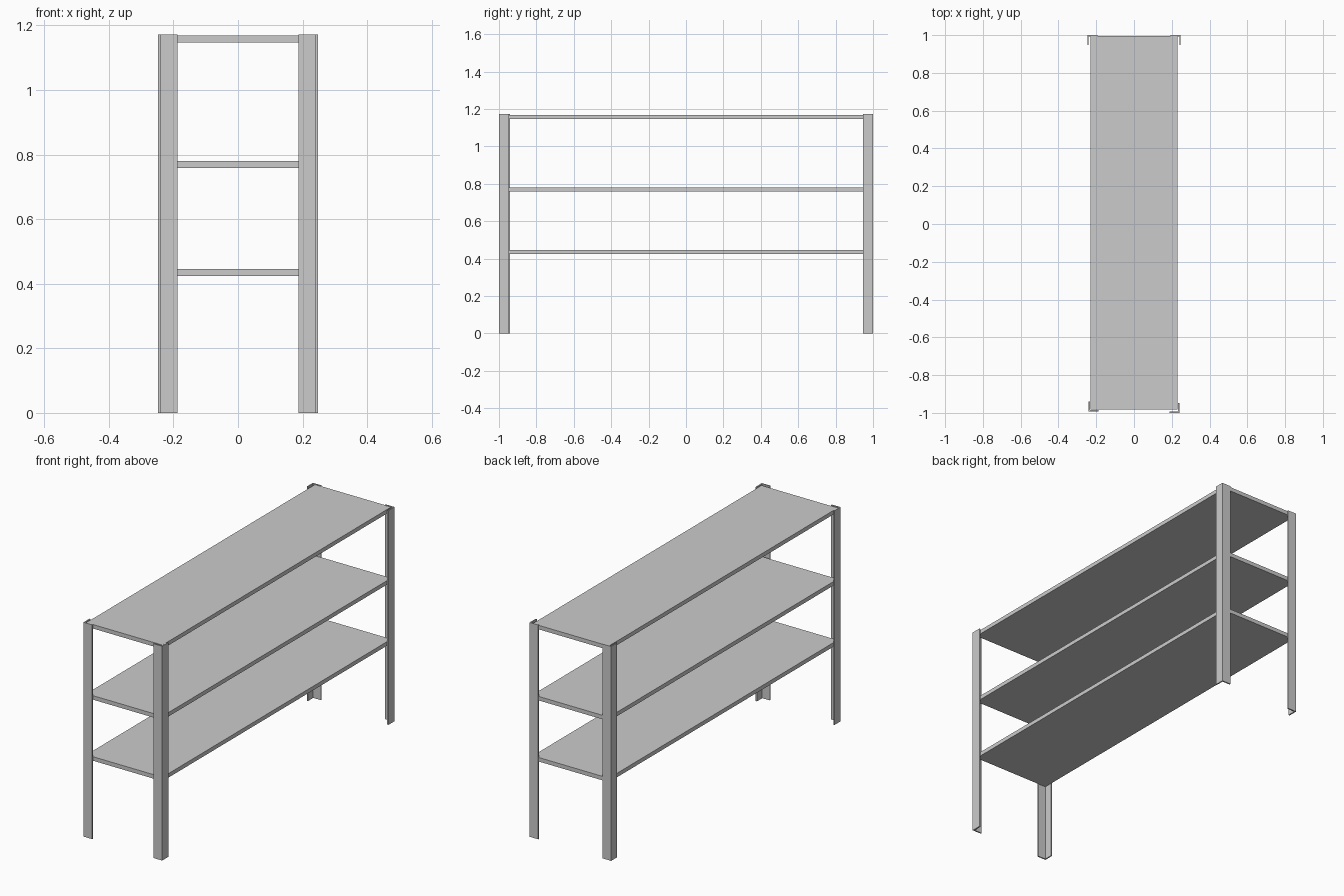
import bpy, bmesh

if "Cube" in bpy.data.objects:
    bpy.data.objects.remove(bpy.data.objects["Cube"])

def prism(name, outline, z0, z1):
    """Extrude a flat outline from z0 up to z1."""
    bm = bmesh.new()
    face = bm.faces.new([bm.verts.new((x, y, z0)) for x, y in outline])
    top = bmesh.ops.extrude_face_region(bm, geom=[face])["geom"]
    verts = [v for v in top if isinstance(v, bmesh.types.BMVert)]
    bmesh.ops.translate(bm, verts=verts, vec=(0, 0, z1 - z0))
    bmesh.ops.recalc_face_normals(bm, faces=bm.faces)
    mesh = bpy.data.meshes.new(name)
    bm.to_mesh(mesh)
    bm.free()
    obj = bpy.data.objects.new(name, mesh)
    bpy.context.collection.objects.link(obj)
    return obj

# Angle-iron legs: outer corner and inward direction of both flanges
T, W = 0.007, 0.053
legs = {
    "front_left_leg": (-0.240, -0.993, 1, 1),
    "front_right_leg": (0.241, -1.0, -1, 1),
    "back_left_leg": (-0.247, 1.0, 1, -1),
    "back_right_leg": (0.247, 1.0, -1, -1),
}
L_SHAPE = [(0, 0), (W, 0), (W, T), (T, T), (T, W), (0, W)]
for name, (cx, cy, sx, sy) in legs.items():
    prism(name, [(cx + sx * x, cy + sy * y) for x, y in L_SHAPE], 0, 1.172)

# Shelf boards
SHELF = [(-0.23, -0.982), (0.23, -0.982), (0.23, 0.996), (-0.23, 0.996)]
for name, z in (("lower_shelf", 0.424), ("middle_shelf", 0.758), ("top_shelf", 1.147)):
    prism(name, SHELF, z, z + 0.022)
